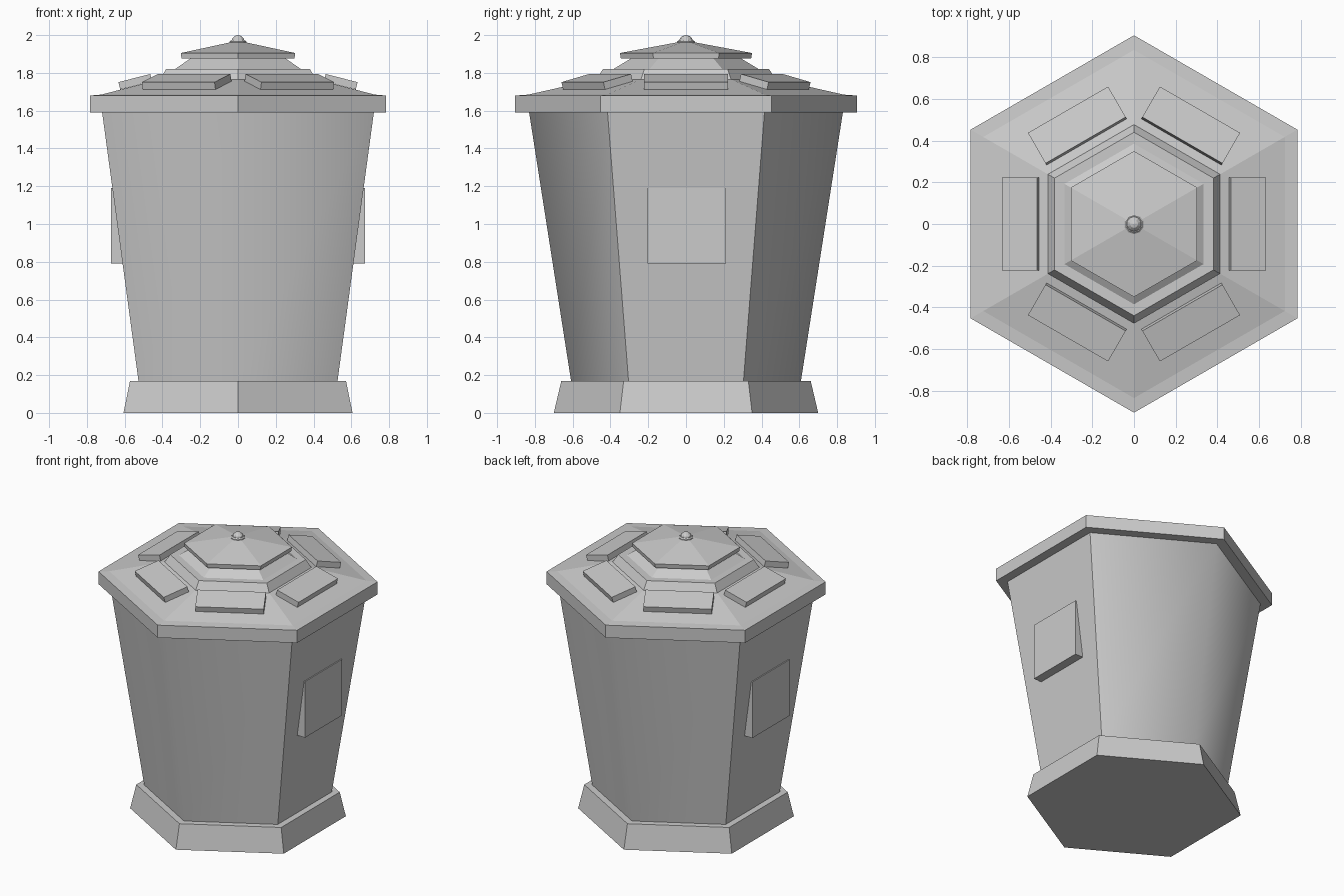
import bpy, bmesh
from math import pi, cos, sin
from mathutils import Matrix, Vector

if "Cube" in bpy.data.objects:
    bpy.data.objects.remove(bpy.data.objects["Cube"])


def finish(name, bm):
    bmesh.ops.recalc_face_normals(bm, faces=bm.faces)
    me = bpy.data.meshes.new(name)
    bm.to_mesh(me)
    bm.free()
    ob = bpy.data.objects.new(name, me)
    bpy.context.collection.objects.link(ob)
    return ob


def lathe(name, profile, sides=6):
    """Stack of regular polygons (corner radius, z), corners on the y axis, capped."""
    bm = bmesh.new()
    rings = []
    for r, z in profile:
        angles = [pi / 2 + 2 * pi * i / sides for i in range(sides)]
        rings.append([bm.verts.new((r * cos(a), r * sin(a), z)) for a in angles])
    for lo, hi in zip(rings, rings[1:]):
        for i in range(sides):
            j = (i + 1) % sides
            bm.faces.new((lo[i], lo[j], hi[j], hi[i]))
    bm.faces.new(rings[0])
    bm.faces.new(rings[-1])
    return finish(name, bm)


def box(name, lo, hi):
    bm = bmesh.new()
    lo, hi = Vector(lo), Vector(hi)
    mat = Matrix.Translation((lo + hi) / 2) @ Matrix.Diagonal((*(hi - lo), 1))
    bmesh.ops.create_cube(bm, size=1, matrix=mat)
    return finish(name, bm)


# Flared plinth
lathe("base", [(0.70, 0), (0.66, 0.17)])

# Tapered body, softly shaded across the front and back corners
body = lathe("body", [(0.607, 0.16), (0.832, 1.60)])
for p in body.data.polygons:
    p.use_smooth = abs(p.normal.z) < 0.9
for e in body.data.edges:
    e.use_edge_sharp = any(abs(body.data.vertices[v].co.x) > 0.1 for v in e.vertices)

# Rim and sloping lid in one piece
lathe("lid", [(0.905, 1.59), (0.905, 1.68), (0.835, 1.685), (0.48, 1.765)])

# Stepped turret under the cap
lathe("turret", [(0.48, 1.76), (0.44, 1.82), (0.385, 1.82), (0.285, 1.88)])

# Cap with shallow pointed roof
lathe("cap", [(0.345, 1.875), (0.35, 1.905), (0.04, 1.963)])

# Finial: collar and small ball
lathe("finial_collar", [(0.048, 1.945), (0.048, 1.965), (0.04, 1.972)], 10)
bm = bmesh.new()
bmesh.ops.create_uvsphere(bm, u_segments=10, v_segments=6, radius=0.038,
                          matrix=Matrix.Translation((0, 0, 1.962)))
finish("finial_ball", bm)

# Six tilted panels around the lid
for i in range(6):
    panel = box(f"lid_panel_{i + 1}", (-0.087, -0.222, -0.025), (0.087, 0.222, 0.015))
    panel.matrix_world = (Matrix.Rotation(i * pi / 3, 4, 'Z')
                          @ Matrix.Translation((0.545, 0, 1.758))
                          @ Matrix.Rotation(0.25, 4, 'Y'))

# Square boxes on the two side walls
for side, label in ((1, "right"), (-1, "left")):
    xs = sorted((side * 0.56, side * 0.673))
    box(f"side_box_{label}", (xs[0], -0.205, 0.79), (xs[1], 0.213, 1.19))
